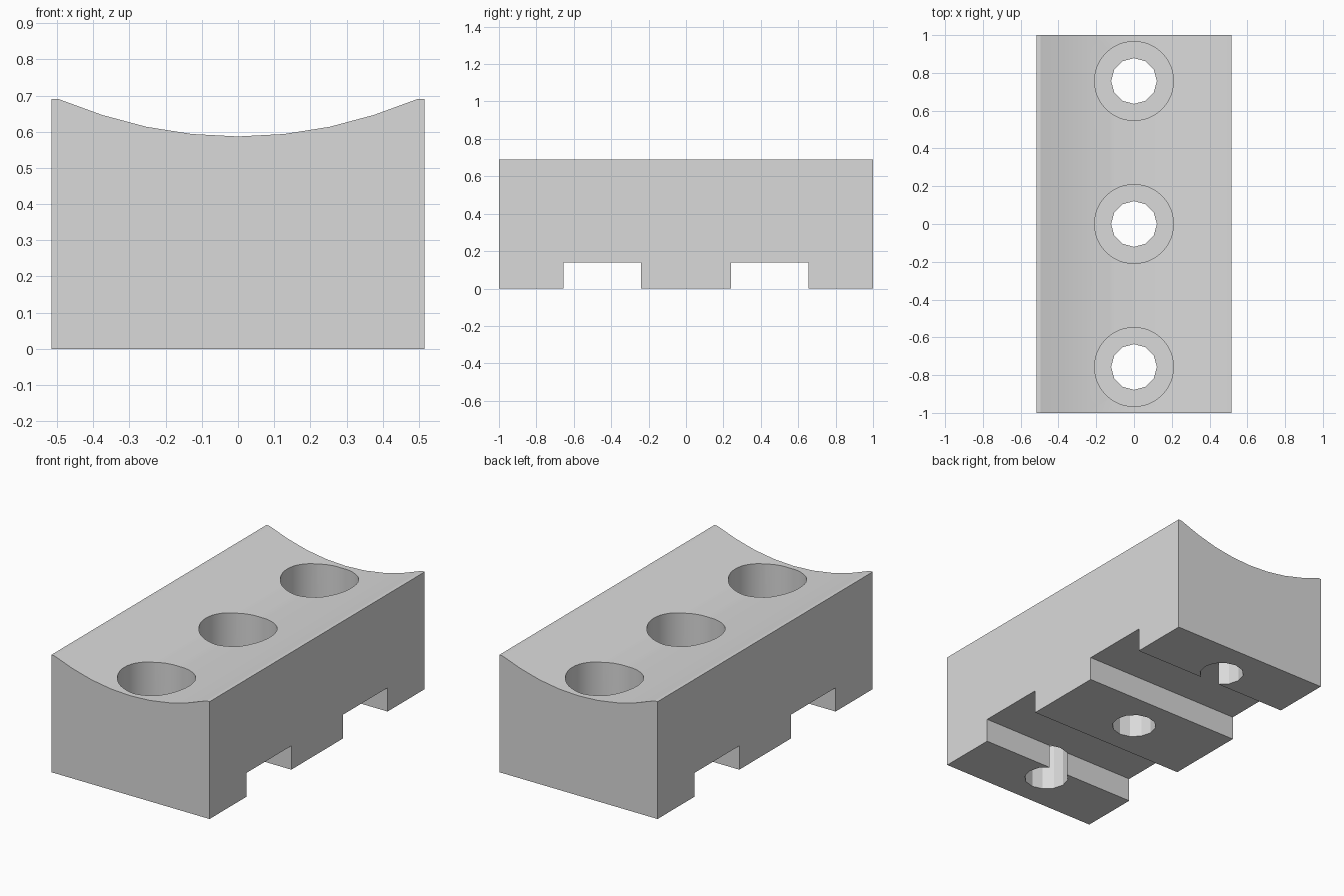
import bpy, bmesh, math

cube = bpy.data.objects.get("Cube")
if cube:
    bpy.data.objects.remove(cube, do_unlink=True)

HALF_W, HALF_L, HEIGHT = 0.515, 1.0, 0.69
CRADLE_R, CRADLE_LOW = 1.217, 0.587
HOLE_Y = (-0.757, 0.0, 0.757)

# Plain grey finish
grey = bpy.data.materials.new("light_grey")
grey.use_nodes = True
colour = (0.7, 0.7, 0.7, 1)
grey.diffuse_color = colour
grey.node_tree.nodes["Principled BSDF"].inputs["Base Color"].default_value = colour


def finish(name, bm):
    bmesh.ops.recalc_face_normals(bm, faces=bm.faces)
    mesh = bpy.data.meshes.new(name)
    bm.to_mesh(mesh)
    bm.free()
    mesh.materials.append(grey)
    obj = bpy.data.objects.new(name, mesh)
    bpy.context.collection.objects.link(obj)
    return obj


def prism(name, profile):
    """Extrude an x-z profile along the full length."""
    bm = bmesh.new()
    face = bm.faces.new([bm.verts.new((x, -HALF_L, z)) for x, z in profile])
    ext = bmesh.ops.extrude_face_region(bm, geom=[face])["geom"]
    verts = [v for v in ext if isinstance(v, bmesh.types.BMVert)]
    bmesh.ops.translate(bm, verts=verts, vec=(0, 2 * HALF_L, 0))
    return finish(name, bm)


def box_cutter(name, y0, y1, z0, z1):
    bm = bmesh.new()
    bmesh.ops.create_cube(bm, size=1)
    bmesh.ops.scale(bm, verts=bm.verts, vec=(2, y1 - y0, z1 - z0))
    bmesh.ops.translate(bm, verts=bm.verts, vec=(0, (y0 + y1) / 2, (z0 + z1) / 2))
    return finish(name, bm)


def bore_cutter(name, radius, sides, y, z0, z1):
    bm = bmesh.new()
    bmesh.ops.create_cone(bm, cap_ends=True, segments=sides, radius1=radius,
                          radius2=radius, depth=z1 - z0)
    for v in bm.verts:
        v.co.y += y
        v.co.z += (z0 + z1) / 2
    return finish(name, bm)


# Block with a shallow round cradle along the top
arc = []
for i in range(-4, 5):
    a = math.radians(6 * i)
    z = CRADLE_LOW + CRADLE_R * (1 - math.cos(a))
    arc.append((CRADLE_R * math.sin(a), min(z, HEIGHT)))
block = prism("cradle_block", [(HALF_W, 0), (-HALF_W, 0), (-HALF_W, HEIGHT)]
              + arc + [(HALF_W, HEIGHT)])

# Two cross slots underneath
cutters = [box_cutter("slot_cutter", min(s * 0.24, s * 0.655),
                      max(s * 0.24, s * 0.655), -0.1, 0.14) for s in (-1, 1)]

# Three through bolt holes with counterbores
for y in HOLE_Y:
    cutters.append(bore_cutter("counterbore_cutter", 0.209, 48, y, 0.27, 1))
    cutters.append(bore_cutter("bolt_hole_cutter", 0.121, 12, y, -0.1, 0.8))

bpy.context.view_layer.objects.active = block
block.select_set(True)
for cutter in cutters:
    cut = block.modifiers.new("cut", "BOOLEAN")
    cut.operation, cut.solver, cut.object = "DIFFERENCE", "EXACT", cutter
    bpy.ops.object.modifier_apply(modifier=cut.name)
    bpy.data.objects.remove(cutter, do_unlink=True)

bpy.ops.object.shade_smooth_by_angle(angle=math.radians(20))
